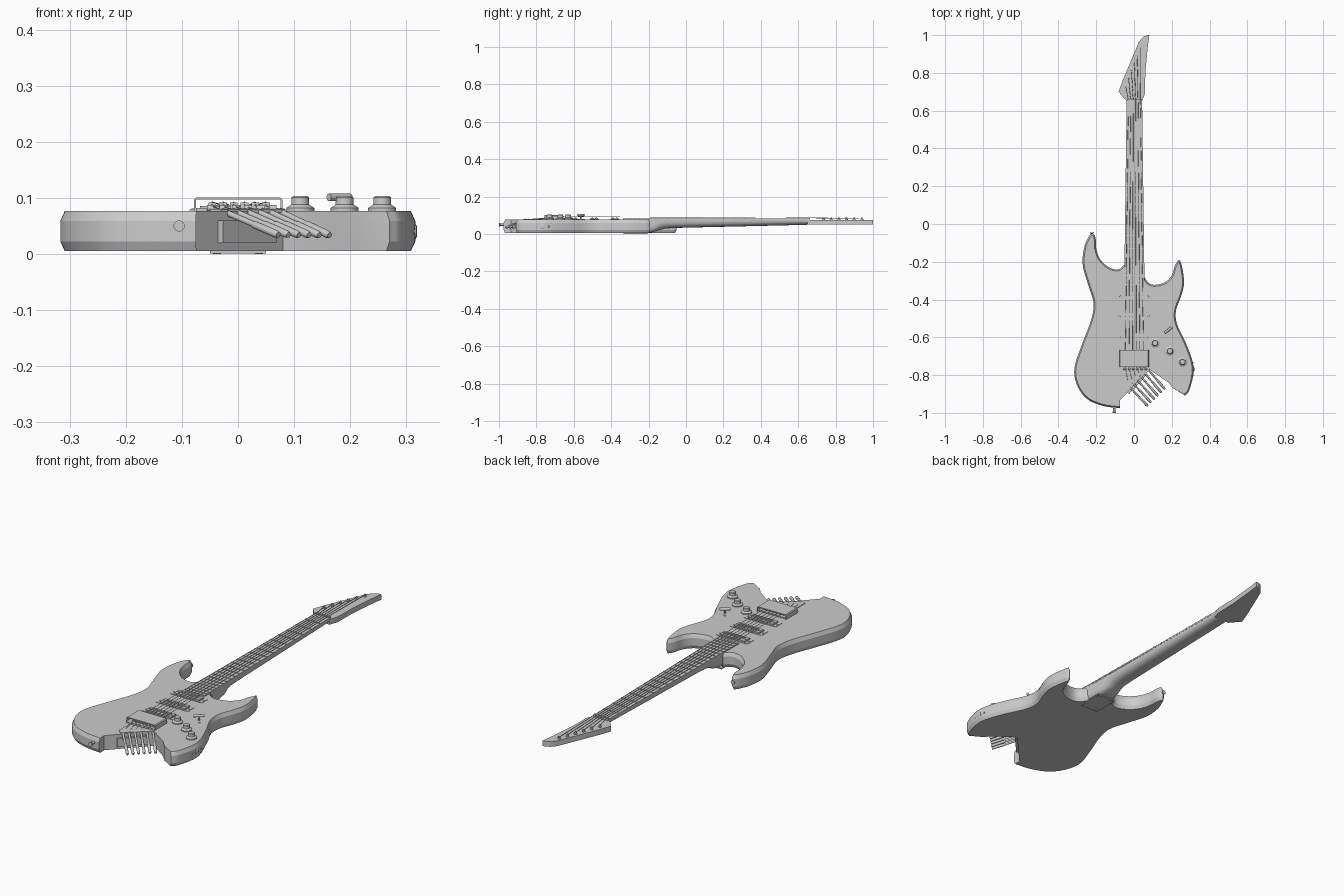
import bpy, bmesh, math
from mathutils import Vector

if "Cube" in bpy.data.objects:
    bpy.data.objects.remove(bpy.data.objects["Cube"])


def make(name, bm):
    bmesh.ops.recalc_face_normals(bm, faces=bm.faces)
    me = bpy.data.meshes.new(name)
    bm.to_mesh(me)
    bm.free()
    ob = bpy.data.objects.new(name, me)
    bpy.context.collection.objects.link(ob)
    return ob


def loft(name, rings):
    bm = bmesh.new()
    vs = [[bm.verts.new(p) for p in r] for r in rings]
    n = len(rings[0])
    for a, b in zip(vs, vs[1:]):
        for i in range(n):
            j = (i + 1) % n
            bm.faces.new((a[i], a[j], b[j], b[i]))
    bm.faces.new(vs[0])
    bm.faces.new(vs[-1])
    return make(name, bm)


def box(name, x0, x1, y0, y1, z0, z1, rot=0):
    c = Vector(((x0 + x1) / 2, (y0 + y1) / 2, 0))
    co, si = math.cos(rot), math.sin(rot)
    rings = []
    for z in (z0, z1):
        ring = []
        for x, y in ((x0, y0), (x1, y0), (x1, y1), (x0, y1)):
            dx, dy = x - c.x, y - c.y
            ring.append((c.x + dx * co - dy * si, c.y + dx * si + dy * co, z))
        rings.append(ring)
    return loft(name, rings)


def turned(name, base, axis, prof, n=24):
    """Round part: prof is a list of (distance along axis, radius)."""
    q = Vector(axis).to_track_quat('Z', 'Y')
    return loft(name, [[Vector(base) + q @ Vector((r * math.cos(2 * math.pi * i / n),
                r * math.sin(2 * math.pi * i / n), h)) for i in range(n)] for h, r in prof])


def rod(name, a, b, r, n=24):
    d = Vector(b) - Vector(a)
    return turned(name, a, d, [(0, r), (d.length, r)], n)


def smooth_path(pts, k=5):
    p = [Vector(q) for q in pts]
    p = [2 * p[0] - p[1]] + p + [2 * p[-1] - p[-2]]
    out = []
    for a, b, c, d in zip(p, p[1:], p[2:], p[3:]):
        for i in range(k):
            t = i / k
            out.append(0.5 * (2 * b + (c - a) * t + (2 * a - 5 * b + 4 * c - d) * t * t
                              + (3 * b - a - 3 * c + d) * t ** 3))
    return out + [p[-2]]


# Body: bass side, tail notch, treble side
bass = smooth_path([(-.05, -.215), (-.085, -.24), (-.135, -.228), (-.18, -.185), (-.2, -.13),
                    (-.202, -.085), (-.21, -.058), (-.225, -.052), (-.243, -.073), (-.265, -.13),
                    (-.271, -.22), (-.24, -.33), (-.214, -.42), (-.228, -.51), (-.275, -.635),
                    (-.315, -.76), (-.303, -.85), (-.25, -.925), (-.164, -.963), (-.075, -.975)])
notch = [Vector(p) for p in ((-.075, -.935), (.08, -.768), (.18, -.838), (.205, -.868))]
treble = smooth_path([(.27, -.908), (.293, -.88), (.315, -.79), (.308, -.72), (.27, -.62),
                      (.228, -.53), (.222, -.46), (.25, -.38), (.265, -.31), (.254, -.225),
                      (.243, -.195), (.232, -.195), (.215, -.225), (.2, -.272), (.165, -.308),
                      (.11, -.322), (.075, -.31), (.055, -.28)])


def inset(path, d):
    res = []
    for i, p in enumerate(path):
        t = (path[min(i + 1, len(path) - 1)] - path[max(i - 1, 0)]).normalized()
        res.append(p + d * Vector((-t.y, t.x)))
    return res


def body_ring(d, z):
    return [(p.x, p.y, z) for p in inset(bass, d) + notch + inset(treble, d)]


loft("body", [body_ring(.008, .005), body_ring(0, .022), body_ring(0, .059), body_ring(.008, .077)])

# Neck with curved heel: (y, half width, underside z)
rings = []
for y, w, zb in ((-.335, .054, .006), (-.2, .051, .006), (-.17, .0505, .012), (-.14, .05, .022),
                 (-.11, .0495, .029), (-.07, .049, .032), (.0, .048, .034), (.3, .045, .041),
                 (.6, .041, .048), (.66, .041, .05)):
    e = .45 if y < -.15 else .8
    ring = []
    for i in range(17):
        a = math.pi * i / 16
        c = math.cos(a)
        ring.append((.002 + w * math.copysign(abs(c) ** e, c), y,
                     .076 - (.076 - zb) * math.sin(a) ** e))
    rings.append(ring)
loft("neck", rings)
loft("fingerboard", [[(.002 - .054, -.338, z), (.002 + .054, -.338, z), (.043, .655, z),
                      (-.039, .655, z)] for z in (.075, .082)])
for n in range(1, 23):
    y = .655 - 1.355 * (1 - 2 ** (-n / 12))
    w = .041 + (.655 - y) * .013
    box("fret", .002 - w, .002 + w, y - .002, y + .002, .081, .0845)
box("nut", -.038, .042, .652, .662, .07, .087)
box("neck_plate", -.05, .05, -.335, -.205, .0012, .007)
for x in (-.037, .037):
    for y in (-.32, -.22):
        turned("plate_screw", (x, y, 0), (0, 0, 1), [(0, .007), (.004, .008)])

# Headstock
head = [(-.039, .65), (-.082, .70), (-.06, .76), (.026, .965), (.048, .99), (.07, 1.0), (.081, 1.0),
        (.072, .93), (.06, .80), (.058, .69), (.043, .65)]
loft("headstock", [[(x, y, z) for x, y in head] for z in (.05, .076)])

# Strings, posts, saddles and angled tail tuners
for i in range(6):
    t = i / 5
    post = Vector((-.045 + .078 * t, .735 + .205 * t, .076))
    turned("string_post", post, (0, 0, 1), [(0, .008), (.003, .008), (.004, .0045), (.011, .0045)])
    start = Vector((-.028 + .1 * t, -.858 + .092 * t, .077))
    end = Vector((.072 + .09 * t, -.963 + .09 * t, .034))
    rod("tail_tuner_rod", start, end, .0052)
    turned("tail_tuner_grip", start.lerp(end, .55), end - start, [(0, .0052), (.004, .0068), (.062, .0068), (.068, .005)])
    xs = -.046 + .096 * t
    saddle = Vector((xs, -.70, .0925))
    nut = Vector((-.03 + .064 * t, .657, .0875))
    path = [post + Vector((0, 0, .007)), nut, saddle, Vector((xs, -.757, .086)), start]
    for a, b in zip(path, path[1:]):
        rod("string", a, b, .0012, 6)
    box("saddle", xs - .007, xs + .007, -.745, -.69, .082, .0915)
    xr = -.048 + .022 * i
    rod("string_roller", (xr - .007, -.768, .082), (xr + .007, -.768, .082), .005)

# Bridge: base, arched cover, diagonal tail block in the notch
box("bridge_base", -.075, .078, -.765, -.672, .076, .082)
arch = [(-.078, .077), (-.078, .097), (-.074, .101), (.075, .101), (.079, .097), (.079, .077),
        (.076, .077), (.076, .097), (-.075, .097), (-.075, .077)]
loft("bridge_cover", [[(x, y, z) for x, z in arch] for y in (-.757, -.667)])
tail = [(-.05, -.765), (.078, -.765), (.083, -.775), (-.03, -.872), (-.05, -.855)]
loft("tail_plate", [[(x, y, z) for x, y in tail] for z in (.074, .080)])
ang = math.atan2(.167, .155)
box("tail_block", -.055, .085, -.852, -.836, .02, .06, ang)

# Three pickups with pole pieces and mounting screws
for y in (-.38, -.49, -.6):
    for s in (-1, 1):
        box("pickup_coil", -.068, .068, y + s * .011 - .009, y + s * .011 + .009, .076, .086)
        turned("pickup_screw", (s * .078, y, .076), (0, 0, 1), [(0, .006), (.005, .005)])
        for i in range(6):
            turned("pole_piece", (-.046 + .0184 * i, y + s * .011, .085), (0, 0, 1),
                   [(0, .004), (.0025, .004)], 16)
    box("pickup_base", -.086, .086, y - .024, y + .024, .076, .079)

# Control knobs
for x, y in ((.111, -.63), (.19, -.672), (.257, -.73)):
    turned("knob", (x, y, .076), (0, 0, 1),
           [(0, .025), (.006, .025), (.012, .016), (.025, .0155), (.027, .013)], 32)

# Selector switch
rod("switch_lever", (.183, -.565, .075), (.181, -.56, .102), .004)
rod("switch_tip", (.162, -.577, .101), (.2, -.546, .101), .0065)
box("switch_slot", .16, .205, -.567, -.557, .076, .079, -.9)

# Strap buttons and side jack
pin = [(-.006, .005), (.006, .005), (.01, .01), (.014, .01)]
turned("strap_button_horn", (-.223, -.058, .045), (0, 1, 0), pin)
turned("strap_button_tail", (-.105, -.983, .05), (0, -1, 0), [(-.01, .006), (.008, .006), (.013, .01), (.017, .01)])
turned("jack_ring", (.308, -.768, .04), (1, 0, 0), [(0, .013), (.009, .013), (.011, .009)])
for y in (-.735, -.8):
    turned("jack_screw", (.306, y, .04), (1, 0, 0), [(0, .005), (.009, .004)])

# Smooth shading with crisp edges
bpy.ops.object.select_all(action='SELECT')
bpy.context.view_layer.objects.active = bpy.data.objects["body"]
bpy.ops.object.shade_smooth_by_angle(angle=math.radians(23))
